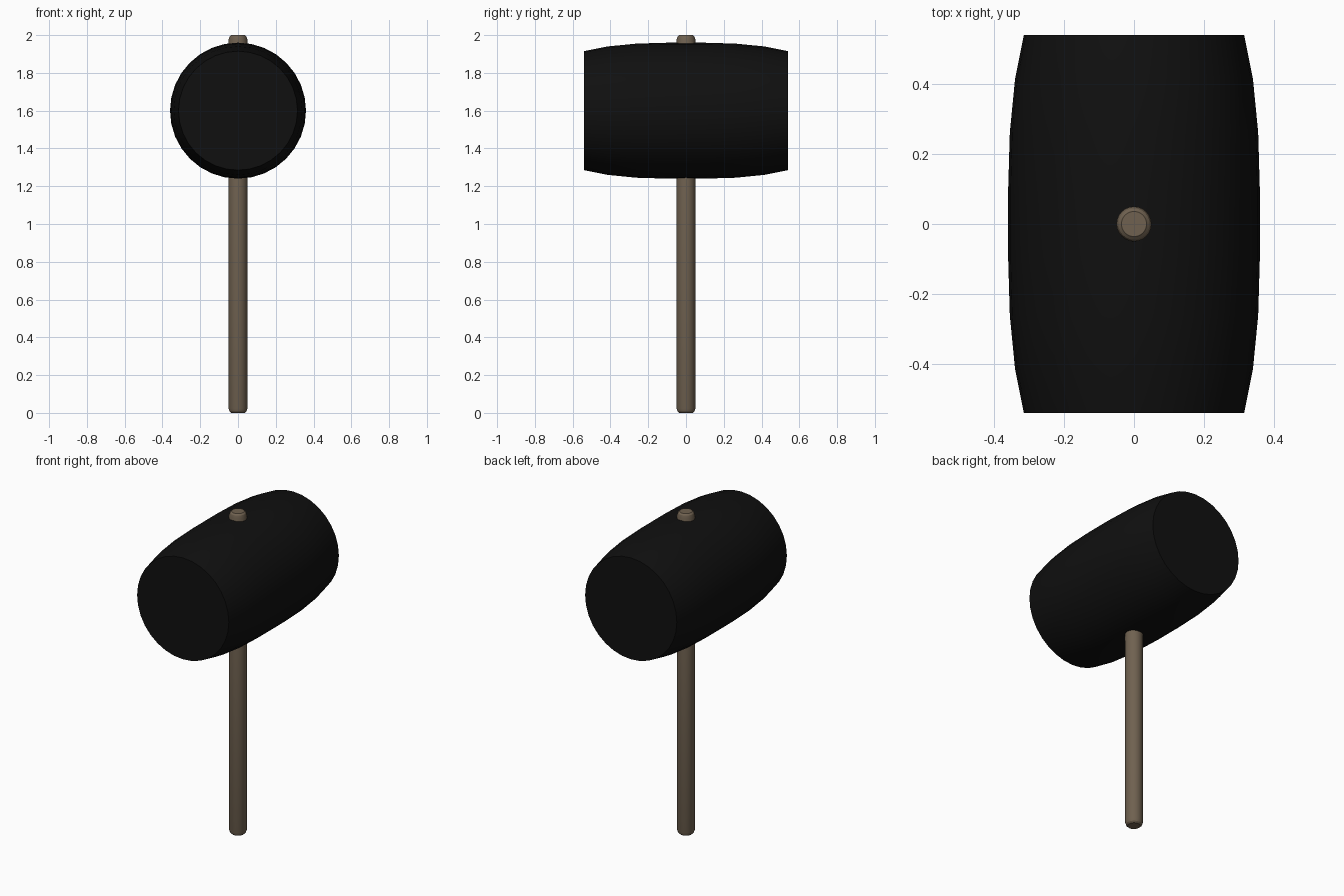
import bpy, bmesh, math
from mathutils import Matrix

if "Cube" in bpy.data.objects:
    bpy.data.objects.remove(bpy.data.objects["Cube"])


def material(name, rgb):
    m = bpy.data.materials.new(name)
    m.diffuse_color = (*rgb, 1)
    m.use_nodes = True
    m.node_tree.nodes["Principled BSDF"].inputs["Base Color"].default_value = m.diffuse_color
    return m


def lathe(name, profile, sides, mat, matrix=Matrix()):
    """Closed solid of revolution about z from (radius, height) points."""
    bm = bmesh.new()
    rings = [[bm.verts.new((r * math.cos(2 * math.pi * i / sides),
                            r * math.sin(2 * math.pi * i / sides), h))
              for i in range(sides)] for r, h in profile]
    for a, b in zip(rings, rings[1:]):
        for i in range(sides):
            j = (i + 1) % sides
            bm.faces.new((a[i], a[j], b[j], b[i]))
    bm.faces.new(rings[0][::-1])
    bm.faces.new(rings[-1])
    bm.transform(matrix)
    me = bpy.data.meshes.new(name)
    bm.to_mesh(me)
    bm.free()
    me.materials.append(mat)
    ob = bpy.data.objects.new(name, me)
    bpy.context.collection.objects.link(ob)
    bpy.ops.object.select_all(action='DESELECT')
    bpy.context.view_layer.objects.active = ob
    ob.select_set(True)
    bpy.ops.object.shade_smooth_by_angle(angle=math.radians(30))
    return ob


rubber = material("black_rubber", (0.005, 0.005, 0.005))
wood = material("wood", (0.16, 0.12, 0.08))

# Barrel-shaped mallet head lying along y
half = [(0.315, 0.54), (0.34, 0.415), (0.355, 0.262), (0.36, 0.09)]
barrel = [(r, -h) for r, h in half] + half[::-1]
lathe("mallet_head", barrel, 32, rubber,
      Matrix.Translation((0, 0, 1.6)) @ Matrix.Rotation(math.radians(90), 4, 'X'))

# Handle passing right through the head, with rounded ends
end = [(0.036, 0.0), (0.045, 0.008), (0.05, 0.024)]
lathe("handle", end + [(r, 2 - h) for r, h in end[::-1]], 24, wood)
